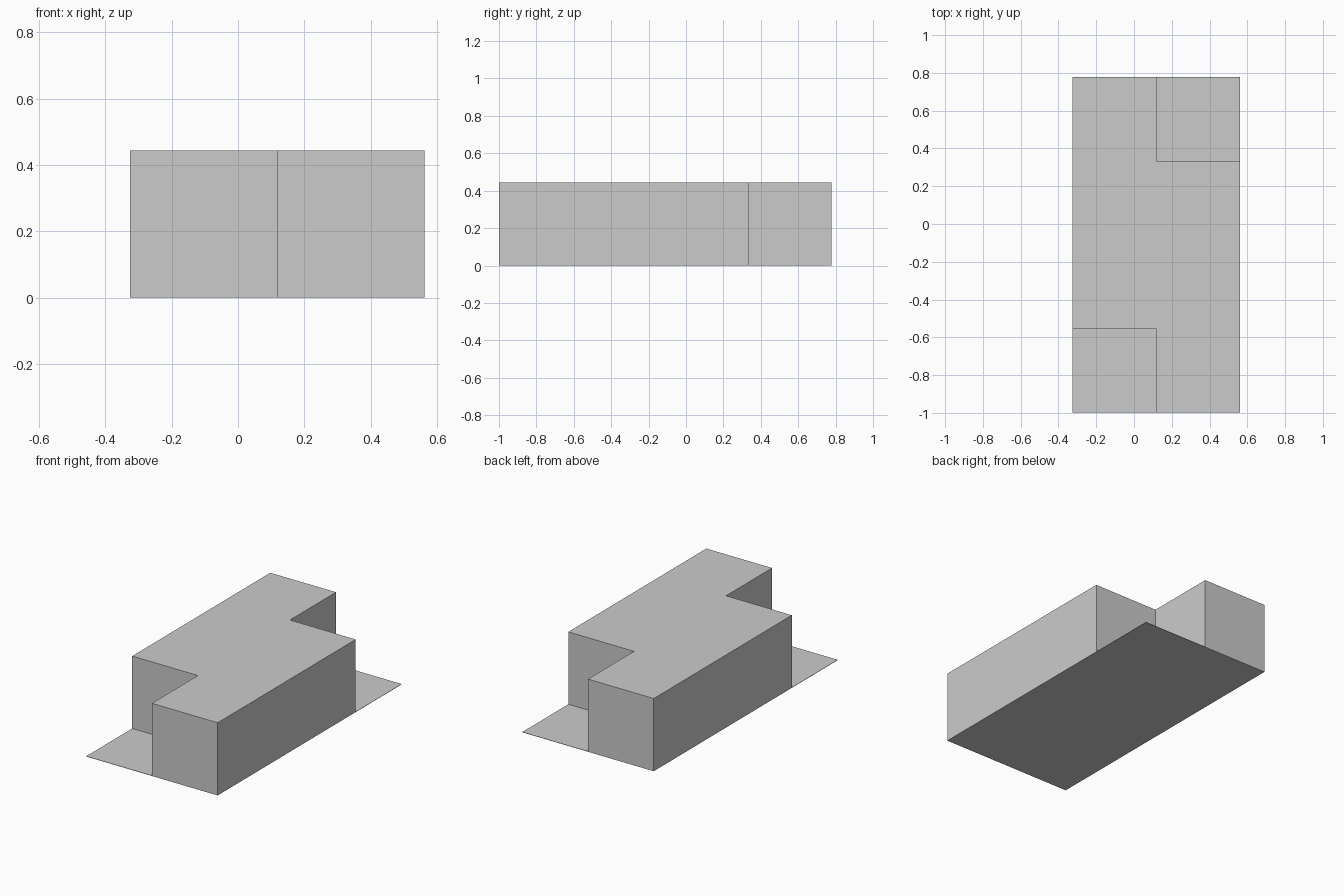
import bpy
import bmesh

cube = bpy.data.objects.get("Cube")
if cube:
    bpy.data.objects.remove(cube, do_unlink=True)

CELL = 0.444              # side of one unit of the block
CENTRE = (0.118, -0.111)
FLOOR = 0.002

grey = bpy.data.materials.new("mid grey")
grey.use_nodes = True
colour = (0.6, 0.6, 0.6, 1)
grey.diffuse_color = colour
grey.node_tree.nodes["Principled BSDF"].inputs["Base Color"].default_value = colour


def prism(name, outline, bottom, top):
    """Extrude an outline, given in cells around the centre, upwards."""
    bm = bmesh.new()
    verts = [bm.verts.new((CENTRE[0] + x * CELL, CENTRE[1] + y * CELL, bottom))
             for x, y in outline]
    base = bm.faces.new(verts)
    result = bmesh.ops.extrude_face_region(bm, geom=[base], use_keep_orig=True)
    raised = [v for v in result["geom"] if isinstance(v, bmesh.types.BMVert)]
    bmesh.ops.translate(bm, verts=raised, vec=(0, 0, top - bottom))
    bmesh.ops.recalc_face_normals(bm, faces=bm.faces[:])
    mesh = bpy.data.meshes.new(name)
    bm.to_mesh(mesh)
    bm.free()
    mesh.materials.append(grey)
    obj = bpy.data.objects.new(name, mesh)
    bpy.context.collection.objects.link(obj)
    return obj


# Thin rectangular floor under the whole block
prism("floor", [(-1, -2), (1, -2), (1, 2), (-1, 2)], 0, FLOOR)

# Stepped block: one half of the outline, repeated by a half turn
half = [(0, -2), (1, -2), (1, 1), (0, 1)]
prism("stepped_block", half + [(-x, -y) for x, y in half], FLOOR, CELL)
